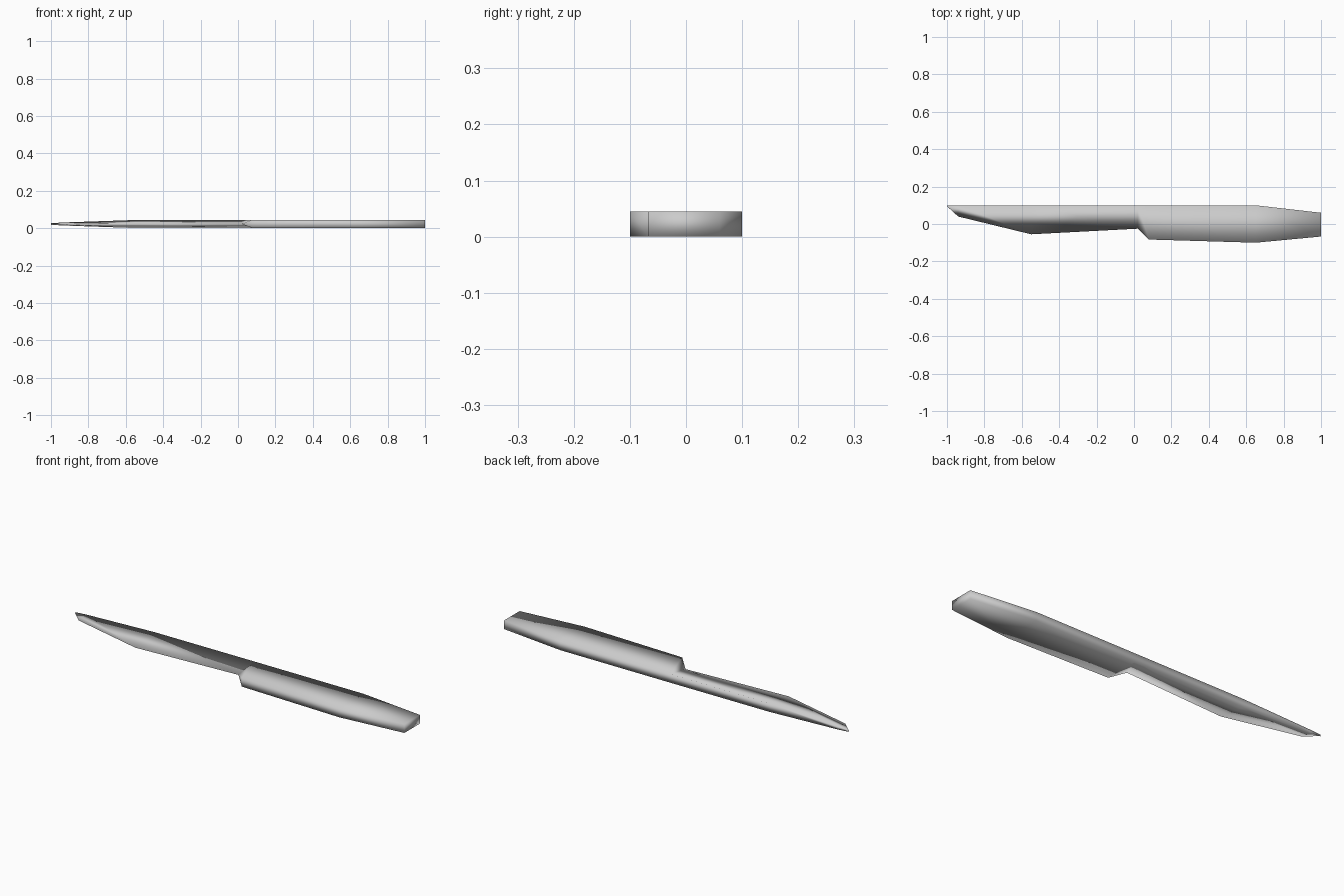
import bpy
import bmesh

cube = bpy.data.objects.get("Cube")
if cube:
    bpy.data.objects.remove(cube, do_unlink=True)

grey = bpy.data.materials.new("light_grey")
grey.use_nodes = True
colour = (0.6, 0.6, 0.6, 1)
grey.diffuse_color = colour
grey.node_tree.nodes["Principled BSDF"].inputs["Base Color"].default_value = colour

MID = 0.0225
# Sections along the knife: x, back y, front y, half height at back, half height at front
sections = [
    (-1.0, 0.10, 0.095, 0.004, 0),
    (-0.94, 0.10, 0.04, 0.008, 0),
    (-0.55, 0.10, -0.055, 0.0215, 0),
    (0.02, 0.10, -0.025, MID, 0),
    (0.08, 0.10, -0.083, MID, MID),
    (0.65, 0.10, -0.10, MID, MID),
    (1.0, 0.06, -0.067, MID, MID),
]

# Blade and handle lofted as one body
bm = bmesh.new()
rings = []
for x, back, front, hb, hf in sections:
    corners = [(back, -hb), (back, hb), (front, hf), (front, -hf)]
    rings.append([bm.verts.new((x, y, MID + z)) for y, z in corners])
for a, b in zip(rings, rings[1:]):
    for i in range(4):
        j = (i + 1) % 4
        bm.faces.new((a[i], a[j], b[j], b[i]))
bm.faces.new(rings[0])
bm.faces.new(rings[-1])

# Merge the doubled points of the cutting edge
bmesh.ops.remove_doubles(bm, verts=bm.verts, dist=0.0001)
bmesh.ops.recalc_face_normals(bm, faces=bm.faces)
mesh = bpy.data.meshes.new("knife_body")
bm.to_mesh(mesh)
bm.free()
mesh.materials.append(grey)
mesh.shade_smooth()
knife = bpy.data.objects.new("knife_body", mesh)
bpy.context.collection.objects.link(knife)
